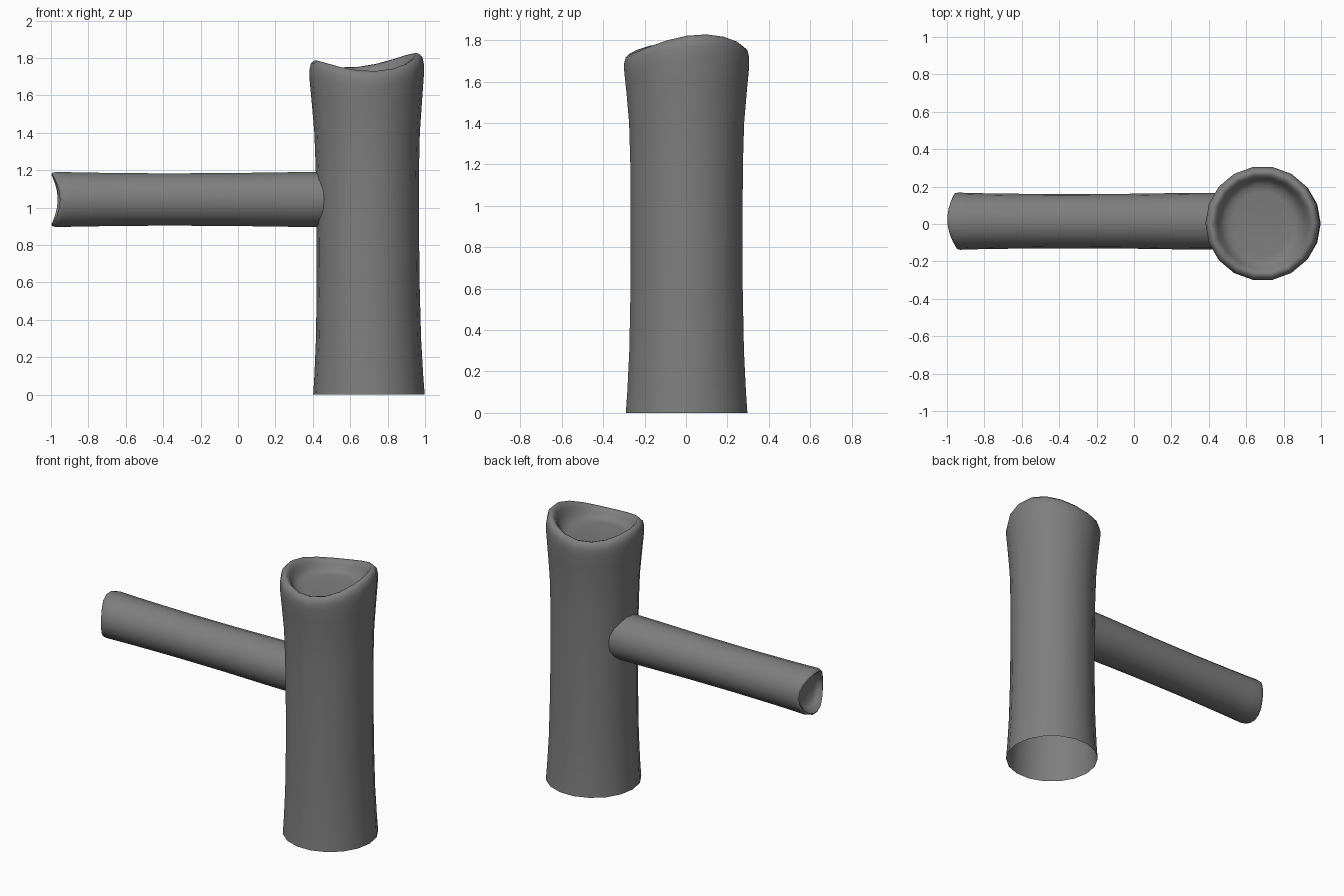
import bpy, bmesh
from math import cos, sin, pi, radians
from mathutils import Vector

if "Cube" in bpy.data.objects:
    bpy.data.objects.remove(bpy.data.objects["Cube"])

GREY = (0.21, 0.21, 0.21, 1)
mat = bpy.data.materials.new("bark grey")
mat.use_nodes = True
mat.diffuse_color = GREY
mat.node_tree.nodes["Principled BSDF"].inputs["Base Color"].default_value = GREY

SIDES = 18


def tube(name, rings, place):
    """Skin rings of (radius, height, wave weight), closing the last one."""
    bm = bmesh.new()
    loops = []
    for ring in rings:
        loops.append([bm.verts.new(place(2 * pi * i / SIDES, *ring)) for i in range(SIDES)])
    for a, b in zip(loops, loops[1:]):
        for i in range(SIDES):
            j = (i + 1) % SIDES
            bm.faces.new((a[i], a[j], b[j], b[i]))
    bm.faces.new(loops[-1])
    bmesh.ops.recalc_face_normals(bm, faces=bm.faces)
    # the floor of the dish looks outward along the tube
    bm.normal_update()
    axis = place(0, 0, 1, 0) - place(0, 0, 0, 0)
    bm.faces.ensure_lookup_table()
    if bm.faces[-1].normal.dot(axis) < 0:
        bmesh.ops.reverse_faces(bm, faces=bm.faces)
    mesh = bpy.data.meshes.new(name)
    bm.to_mesh(mesh)
    bm.free()
    mesh.materials.append(mat)
    obj = bpy.data.objects.new(name, mesh)
    bpy.context.collection.objects.link(obj)
    bpy.ops.object.select_all(action="DESELECT")
    obj.select_set(True)
    bpy.context.view_layer.objects.active = obj
    bpy.ops.object.shade_smooth_by_angle(angle=radians(60))
    return obj


# Upright trunk: open foot, flared ends, uneven rolled rim and shallow dish
def trunk_point(a, r, h, wave):
    rim = 0.017 * cos(a) + 0.03 * cos(2 * a) + 0.014 * sin(a) + 0.015 * sin(2 * a)
    return Vector((0.7 - 0.007 * h + r * cos(a), 0.003 + r * sin(a), h + wave * rim))


tube("trunk", [
    (0.298, 0, 0), (0.291, 0.1, 0), (0.281, 0.3, 0), (0.275, 0.6, 0),
    (0.274, 0.9, 0), (0.276, 1.2, 0), (0.282, 1.4, 0), (0.296, 1.57, 0.3),
    (0.306, 1.68, 0.7), (0.306, 1.725, 0.9), (0.298, 1.757, 1), (0.28, 1.774, 1),
    (0.262, 1.769, 1), (0.245, 1.745, 0.9), (0.228, 1.712, 0.6),
    (0.205, 1.69, 0.3), (0.17, 1.682, 0.1),
], trunk_point)


# Side branch: runs out along -x and ends in a wavy hollow
def branch_point(a, r, h, wave):
    rim = 0.02 * cos(2 * a) - 0.006 * cos(a)
    return Vector((0.47 - h - wave * rim, 0.015 + r * cos(a) * 1.02, 1.043 + r * sin(a)))


tube("branch", [
    (0.149, 0, 0), (0.148, 0.2, 0), (0.143, 0.55, 0), (0.142, 0.9, 0),
    (0.145, 1.2, 0), (0.148, 1.36, -0.3), (0.15, 1.42, -0.8), (0.146, 1.442, -1),
    (0.136, 1.448, -1), (0.124, 1.438, -1), (0.112, 1.415, -0.7),
    (0.09, 1.398, -0.3),
], branch_point)
